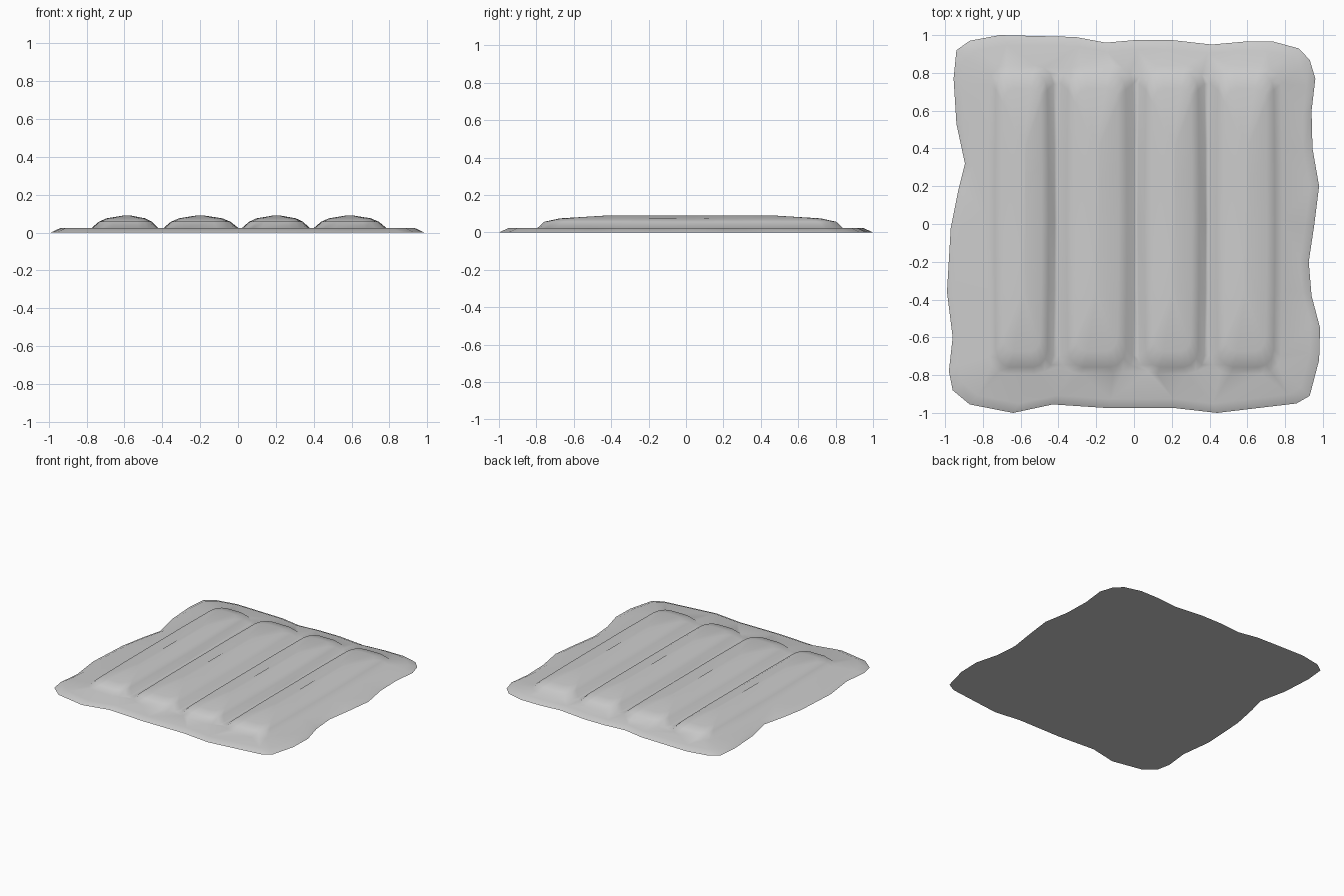
import bpy, bmesh
from math import sin, cos, pi

cube = bpy.data.objects.get("Cube")
if cube:
    bpy.data.objects.remove(cube, do_unlink=True)

BASE_Z = 0.023

# Wavy border of the ground patch, clockwise from the back left corner
BORDER = [
    (-.94, .92), (-.87, .97), (-.71, 1), (-.31, .99), (-.15, .96), (.02, .975),
    (.19, .975), (.41, .95), (.58, .965), (.74, .965), (.87, .93), (.93, .87),
    (.96, .77), (.94, .6), (.945, .4), (.98, .2), (.955, 0), (.925, -.2),
    (.94, -.38), (.985, -.55), (.98, -.72), (.93, -.91), (.86, -.95), (.44, -1),
    (.22, -.975), (-.13, -.975), (-.43, -.955), (-.64, -1), (-.87, -.955),
    (-.96, -.88), (-.98, -.78), (-.96, -.6), (-.99, -.36), (-.97, -.02),
    (-.93, .18), (-.895, .32), (-.94, .53), (-.955, .77)]

# Left and right limits and crest position of each raised soil row
ROWS = [(-.775, -.42, -.585), (-.395, .003, -.2),
        (.02, .38, .205), (.4, .785, .59)]
ROW_FRONT, ROW_BACK = -.795, .84

# Row cross-section: share of half width inset, inset at the ends, height
LEVELS = [(0, 0, BASE_Z), (.2, .037, .057), (.42, .12, .075), (.93, .38, .091)]


def unit_outline():
    """Rounded rectangle in a unit square, with extra points on long sides."""
    points = []
    for quarter in range(4):
        sx = 1 if quarter in (0, 3) else -1
        sy = 1 if quarter < 2 else -1
        for step in range(4):
            a = (quarter + step / 3) * pi / 2
            points.append((sx * .45 + .55 * cos(a), sy * .88 + .12 * sin(a)))
        if quarter == 1:
            points += [(-1, .45), (-1, 0), (-1, -.45)]
        if quarter == 3:
            points += [(1, -.45), (1, 0), (1, .45)]
    return points


OUTLINE = unit_outline()


def row_ring(row, level):
    """Points of one contour of a row, slightly wider in the middle."""
    left, right, crest = row
    inset, end_inset, z = level
    half_w = (right - left) / 2 * (1 - inset)
    half_l = (ROW_BACK - ROW_FRONT) / 2 - end_inset
    mid_x = (left + right) / 2 * (1 - inset) + crest * inset
    mid_y = (ROW_FRONT + ROW_BACK) / 2
    ring = []
    for u, v in OUTLINE:
        dip = .006 * inset if v == 0 else 0
        ring.append((mid_x + half_w * u * (1 - .05 * v * v),
                     mid_y + half_l * v, z - dip))
    return ring


def add_ring(bm, points):
    return [bm.verts.new(p) for p in points]


def bridge(bm, a, b):
    for i in range(len(a)):
        j = (i + 1) % len(a)
        bm.faces.new((a[i], a[j], b[j], b[i]))


def loop_edges(bm, ring):
    pairs = zip(ring, ring[1:] + ring[:1])
    return [bm.edges.get(p) or bm.edges.new(p) for p in pairs]


bm = bmesh.new()

# Ground patch: flat underside and sloped rim
foot, rim = [add_ring(bm, [(x * s, y * s, z) for x, y in BORDER])
             for s, z in ((1, 0), (.95, BASE_Z))]
bm.faces.new(foot)
bridge(bm, foot, rim)

# Raised soil rows
open_edges = loop_edges(bm, rim)
for row in ROWS:
    rings = [add_ring(bm, row_ring(row, level)) for level in LEVELS]
    for lower, upper in zip(rings, rings[1:]):
        bridge(bm, lower, upper)
    bm.faces.new(rings[-1])
    open_edges += loop_edges(bm, rings[0])

# Flat ground between the rim and the rows
bmesh.ops.triangle_fill(bm, edges=open_edges, use_beauty=True, normal=(0, 0, 1))
bmesh.ops.recalc_face_normals(bm, faces=bm.faces)
for face in bm.faces:
    face.smooth = True
for edge in loop_edges(bm, foot):
    edge.smooth = False

mesh = bpy.data.meshes.new("soil_patch")
bm.to_mesh(mesh)
bm.free()
patch = bpy.data.objects.new("soil_patch", mesh)
bpy.context.collection.objects.link(patch)

# Large faces keep flat shading while the rows blend into the ground
blend = patch.modifiers.new("flat_ground_shading", 'WEIGHTED_NORMAL')
blend.keep_sharp = True

soil = bpy.data.materials.new("soil_grey")
soil.use_nodes = True
soil.diffuse_color = (.6, .6, .6, 1)
shader = next(n for n in soil.node_tree.nodes if n.type == 'BSDF_PRINCIPLED')
shader.inputs["Base Color"].default_value = (.6, .6, .6, 1)
mesh.materials.append(soil)
